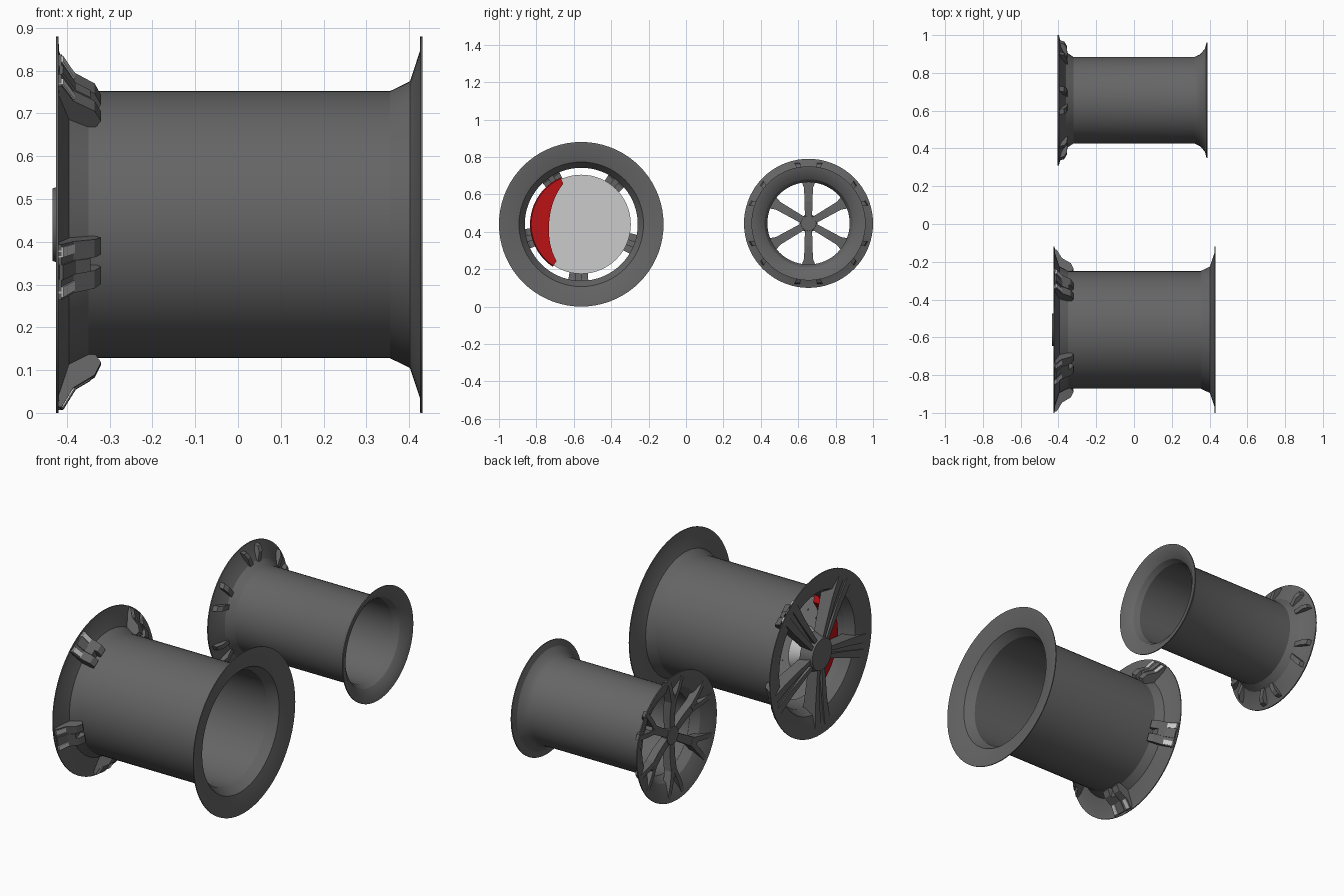
import bpy, bmesh
from math import sin, cos, pi, radians

if "Cube" in bpy.data.objects:
    bpy.data.objects.remove(bpy.data.objects["Cube"])


def material(name, rgb):
    m = bpy.data.materials.new(name)
    m.diffuse_color = (*rgb, 1)
    m.use_nodes = True
    m.node_tree.nodes["Principled BSDF"].inputs["Base Color"].default_value = m.diffuse_color
    return m


DARK = material("dark_metal", (0.13, 0.13, 0.13))
LIGHT = material("bare_metal", (0.7, 0.7, 0.7))
RED = material("red_paint", (0.5, 0.006, 0.008))
BIG = (-0.56, 0.44)      # wheel axis positions (y, z)
SMALL = (0.655, 0.445)


def finish(name, bm, mat, smooth=False):
    bmesh.ops.remove_doubles(bm, verts=bm.verts, dist=1e-5)
    bmesh.ops.recalc_face_normals(bm, faces=bm.faces)
    me = bpy.data.meshes.new(name)
    bm.to_mesh(me)
    bm.free()
    me.materials.append(mat)
    ob = bpy.data.objects.new(name, me)
    bpy.context.collection.objects.link(ob)
    if smooth:
        me.shade_smooth()
        me.set_sharp_from_angle(angle=radians(25))
    return ob


def lathe(name, centre, profile, mat, closed=False, n=72):
    """Turn an (x, radius) profile about the wheel axis."""
    bm = bmesh.new()
    cy, cz = centre
    rings = [[bm.verts.new((x, cy + r * cos(2 * pi * i / n), cz + r * sin(2 * pi * i / n)))
              for i in range(n)] for x, r in profile]
    pairs = list(zip(rings, rings[1:]))
    if closed:
        pairs.append((rings[-1], rings[0]))
    for a, b in pairs:
        for i in range(n):
            j = (i + 1) % n
            bm.faces.new((a[i], a[j], b[j], b[i]))
    return finish(name, bm, mat, True)


def disc(name, centre, x0, x1, r0, r1, mat, n=64):
    return lathe(name, centre, [(x0, 0), (x0, r0), (x1, r1), (x1, 0)], mat, n=n)


def bar(name, centre, angle, outline, lo, hi, mat):
    """Radial bar: (r, x) outline, with side edges at t = base + slope * r."""
    bm = bmesh.new()
    c, s = cos(angle), sin(angle)
    sides = []
    for base, slope in (lo, hi):
        ring = []
        for r, x in outline:
            t = base + slope * r
            ring.append(bm.verts.new((x, centre[0] + r * c - t * s, centre[1] + r * s + t * c)))
        bm.faces.new(ring)
        sides.append(ring)
    a, b = sides
    for i in range(len(a)):
        j = (i + 1) % len(a)
        bm.faces.new((a[i], a[j], b[j], b[i]))
    return finish(name, bm, mat)


# large wheel: thin rim shell
lathe("large_rim", BIG, [
    (-0.425, 0.44), (-0.42, 0.44), (-0.418, 0.405), (-0.395, 0.335), (-0.35, 0.312),
    (0.355, 0.312), (0.402, 0.335), (0.425, 0.405), (0.426, 0.44), (0.431, 0.44),
    (0.431, 0.425), (0.408, 0.333), (0.36, 0.302),
    (-0.355, 0.302), (-0.402, 0.328), (-0.425, 0.41)], DARK, closed=True)

# large wheel: five twin-bar spokes with bare metal core
SPOKE = [(0.05, -0.425), (0.27, -0.418), (0.43, -0.424), (0.43, -0.412), (0.385, -0.385),
         (0.355, -0.335), (0.325, -0.32), (0.29, -0.345), (0.05, -0.37)]
CORE = [(0.05, -0.405), (0.43, -0.417), (0.433, -0.409), (0.385, -0.379),
        (0.365, -0.345), (0.29, -0.355), (0.05, -0.375)]
for k in range(5):
    a = radians(51 + 72 * k)
    for s in (-1, 1):
        bar("large_spoke_bar", BIG, a, SPOKE, (s * 0.005, s * 0.03), (s * 0.022, s * 0.105), DARK)
        edge = [(r, x + 0.004) for r, x in SPOKE[2:5]] + [(0.385, -0.40)]
        bar("spoke_machined_edge", BIG, a, edge, (s * 0.01, s * 0.06), (s * 0.018, s * 0.10), LIGHT)
    bar("large_spoke_core", BIG, a, CORE, (-0.005, -0.03), (0.005, 0.03), DARK)
disc("large_hub_cap", BIG, -0.433, -0.37, 0.085, 0.105, DARK)

# brake disc with its raised centre
disc("brake_disc", BIG, -0.312, -0.282, 0.265, 0.265, LIGHT)
disc("brake_disc_centre", BIG, -0.375, -0.31, 0.085, 0.12, LIGHT)
for k in range(24):
    a, r = 2 * pi * k / 24, (0.17, 0.2, 0.23)[k % 3]
    disc("brake_disc_hole", (BIG[0] + r * cos(a), BIG[1] + r * sin(a)),
         -0.3135, -0.30, 0.005, 0.005, DARK, n=8)

# crescent brake caliper
bm = bmesh.new()
N = 20
prev = None
for i in range(N + 1):
    u = 2 * i / N - 1
    a = radians(175 + 61 * u)
    sec = [bm.verts.new((x, BIG[0] + r * cos(a), BIG[1] + r * sin(a)))
           for x, r in ((-0.345, 0.172 + 0.065 * u * u), (-0.345, 0.262), (-0.33, 0.274),
                        (-0.265, 0.274), (-0.25, 0.268), (-0.25, 0.172 + 0.065 * u * u))]
    if prev:
        for j in range(6):
            bm.faces.new((prev[j], prev[(j + 1) % 6], sec[(j + 1) % 6], sec[j]))
    if i in (0, N):
        bm.faces.new(sec)
    prev = sec
finish("brake_caliper", bm, RED, True)

# small wheel: thin rim shell
lathe("small_rim", SMALL, [
    (-0.404, 0.345), (-0.398, 0.345), (-0.385, 0.30), (-0.36, 0.255), (-0.32, 0.229),
    (0.32, 0.229), (0.35, 0.243), (0.375, 0.272), (0.384, 0.305), (0.39, 0.305),
    (0.382, 0.27), (0.355, 0.235), (0.325, 0.22),
    (-0.325, 0.22), (-0.368, 0.25), (-0.393, 0.30)], DARK, closed=True)

# small wheel: six spokes, each forking into two tips that pass through the rim
STEM = [(0.02, -0.375), (0.12, -0.378), (0.225, -0.39), (0.225, -0.345),
        (0.12, -0.335), (0.02, -0.34)]
FORK = [(0.18, -0.386), (0.25, -0.396), (0.325, -0.4), (0.318, -0.37), (0.295, -0.355),
        (0.265, -0.353), (0.18, -0.345)]
for k in range(6):
    a = radians(30 + 60 * k)
    bar("small_spoke", SMALL, a, STEM, (-0.018, -0.03), (0.018, 0.03), DARK)
    for s in (-1, 1):
        bar("small_spoke_fork", SMALL, a, FORK, (-s * 0.076, s * 0.38), (-s * 0.048, s * 0.38), DARK)
disc("small_hub", SMALL, -0.38, -0.335, 0.048, 0.04, DARK, n=32)
